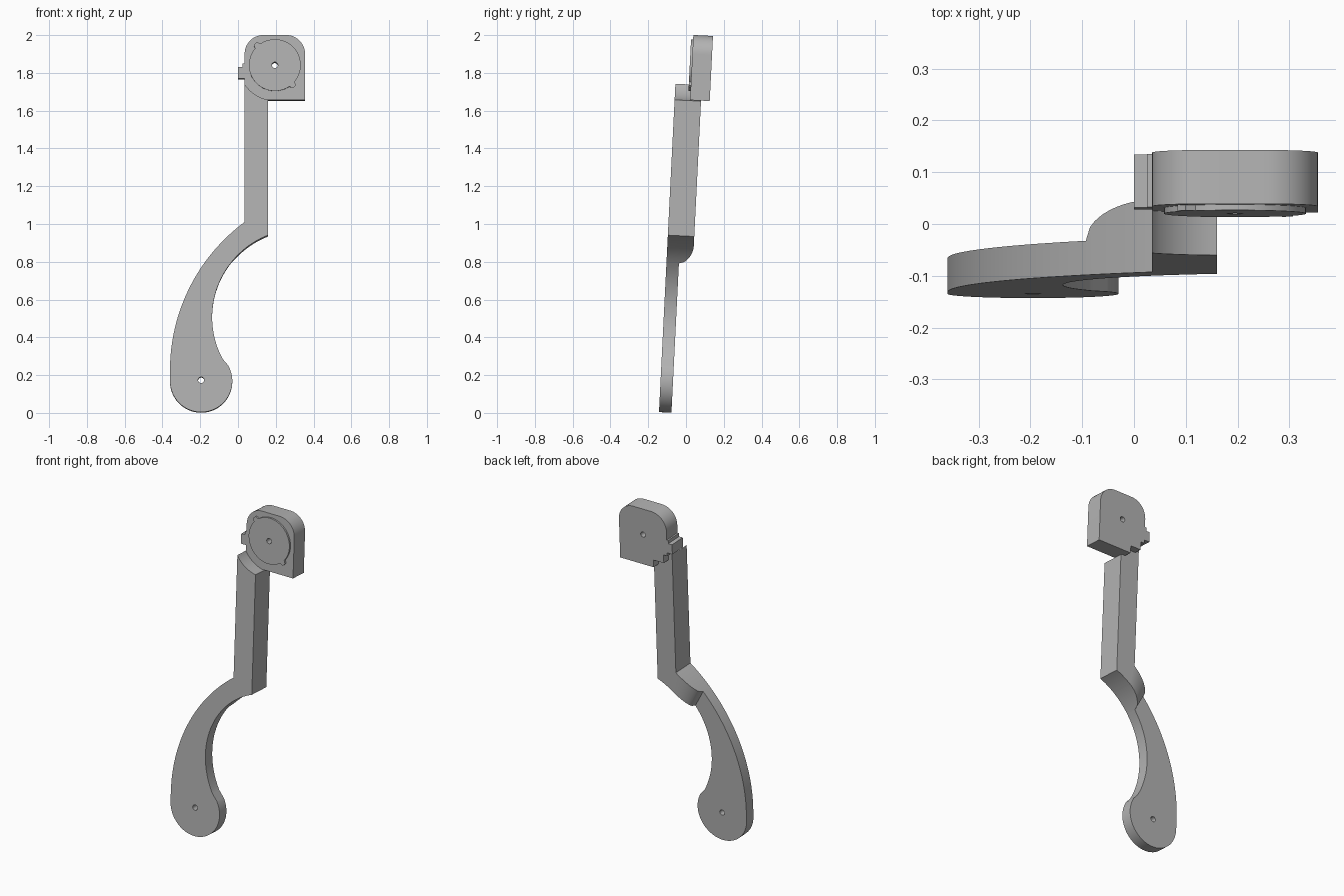
import bpy, bmesh
from math import sin, cos, sqrt, radians, atan
from mathutils import Matrix

cube = bpy.data.objects.get("Cube")
if cube:
    bpy.data.objects.remove(cube, do_unlink=True)

TILT = Matrix.Rotation(-atan(0.05), 4, 'X')
FRONT, BLADE_BACK, SHAFT_BACK = -0.143, -0.077, -0.003
HEAD_X, HEAD_Z = 0.195, 1.84
FOOT_X, FOOT_Z, FOOT_R = -0.195, 0.162, 0.165

grey = bpy.data.materials.new("grey")
grey.use_nodes = True
grey.diffuse_color = (0.45, 0.45, 0.45, 1)
grey.node_tree.nodes["Principled BSDF"].inputs["Base Color"].default_value = (0.45, 0.45, 0.45, 1)


def arc(cx, cz, r, a, b, n):
    steps = [radians(a + (b - a) * i / n) for i in range(n + 1)]
    return [(cx + r * cos(t), cz + r * sin(t)) for t in steps]


def outer_z(x):
    return 0.22 + sqrt(0.977 ** 2 - (x - 0.617) ** 2)


def inner_z(x):
    return 0.5 + sqrt(0.467 ** 2 - (x - 0.33) ** 2)


def finish(name, bm):
    bmesh.ops.recalc_face_normals(bm, faces=bm.faces)
    mesh = bpy.data.meshes.new(name)
    bm.to_mesh(mesh)
    bm.free()
    mesh.materials.append(grey)
    obj = bpy.data.objects.new(name, mesh)
    bpy.context.collection.objects.link(obj)
    obj.matrix_world = TILT
    return obj


def plate(name, outline, y0, y1):
    """Extrude an x-z outline from y0 back to y1."""
    bm = bmesh.new()
    face = bm.faces.new([bm.verts.new((x, y0, z)) for x, z in outline])
    new = bmesh.ops.extrude_face_region(bm, geom=[face])["geom"]
    verts = [v for v in new if isinstance(v, bmesh.types.BMVert)]
    bmesh.ops.translate(bm, verts=verts, vec=(0, y1 - y0, 0))
    return finish(name, bm)


def cut(obj, cutter):
    mod = obj.modifiers.new("cut", 'BOOLEAN')
    mod.operation = 'DIFFERENCE'
    mod.solver = 'EXACT'
    mod.object = cutter
    cutter.hide_render = True
    cutter.hide_viewport = True
    cutter.display_type = 'WIRE'


def rect(x0, x1, z0, z1):
    return [(x0, z0), (x1, z0), (x1, z1), (x0, z1)]


# Curved blade with round foot
N = 24
outer = [(0.617 - sqrt(0.977 ** 2 - (z - 0.22) ** 2), z)
         for z in [0.22 + (outer_z(-0.093) - 0.22) * i / N for i in range(N + 1)]]
inner_top = inner_z(-0.037)
inner = [(0.33 - sqrt(0.467 ** 2 - (z - 0.5) ** 2), z)
         for z in [inner_top + (0.28 - inner_top) * i / N for i in range(N + 1)]]
foot = arc(FOOT_X, FOOT_Z, FOOT_R, 30, -180, 40)
blade = plate("curved_blade", outer + inner + foot, FRONT, BLADE_BACK)

# Joint swelling from blade depth to shaft depth
bm = bmesh.new()
rings = []
for i in range(17):
    t = i / 16
    xo, xi = -0.093 + 0.128 * t, -0.037 + 0.097 * t
    back = BLADE_BACK + (SHAFT_BACK - BLADE_BACK) * sqrt(1 - (1 - t) ** 2)
    top, low = outer_z(xo), inner_z(xi)
    rings.append([bm.verts.new(p) for p in ((xo, FRONT, top), (xi, FRONT, low),
                                            (xi, back, low), (xo, back, top))])
for a, b in zip(rings, rings[1:]):
    for k in range(4):
        bm.faces.new((a[k], a[(k + 1) % 4], b[(k + 1) % 4], b[k]))
bm.faces.new(rings[0])
bm.faces.new(rings[-1])
joint = finish("arm_joint", bm)

# Straight shaft, its top hollowed around the head
bottom = [(x, inner_z(x)) for x in [0.06 + 0.1 * i / 8 for i in range(9)]]
hollow = arc(HEAD_X, HEAD_Z, 0.191, 259.5, 212.5, 12)
hollow[0], hollow[-1] = (0.16, hollow[0][1]), (0.035, hollow[-1][1])
shaft = plate("straight_shaft", [(0.035, outer_z(0.035))] + bottom + hollow, FRONT, SHAFT_BACK)

# Head housing with rounded top corners
head = plate("head_housing",
             [(0.035, 1.655), (0.355, 1.655)]
             + arc(0.255, 1.9, 0.1, 0, 90, 12) + arc(0.135, 1.9, 0.1, 90, 180, 12),
             -0.061, 0.043)
cut(head, plate("rear_notch_cutter",
                [(0, 1.6), (0.13, 1.6), (0.13, 1.7), (0.06, 1.7), (0.06, 1.75), (0, 1.75)],
                SHAFT_BACK, 0.1))

# Raised disc with two opposite lugs
disc_outline = []
for i in range(90):
    a = i * 4
    r = 0.155 if 126 <= a % 180 <= 136 else 0.137
    disc_outline.append((HEAD_X + r * cos(radians(a)), HEAD_Z + r * sin(radians(a))))
disc = plate("head_disc", disc_outline, -0.072, -0.055)

# Stepped side tab
tab = plate("side_tab", [(0, 1.77), (0.045, 1.77), (0.045, 1.85), (0.025, 1.85),
                         (0.025, 1.83), (0, 1.83)], -0.06, 0.043)

# Through holes
for name, x, z, parts in (("head_hole_cutter", HEAD_X, HEAD_Z, (head, disc)),
                          ("foot_hole_cutter", FOOT_X, FOOT_Z + 0.005, (blade,))):
    cutter = plate(name, arc(x, z, 0.016, 0, 345, 23), -0.3, 0.3)
    for part in parts:
        cut(part, cutter)

# Smooth the curved walls, keep edges sharp
bpy.ops.object.select_all(action='DESELECT')
for obj in (blade, joint, shaft, head, disc, tab):
    obj.select_set(True)
bpy.context.view_layer.objects.active = blade
bpy.ops.object.shade_smooth_by_angle(angle=radians(30))
